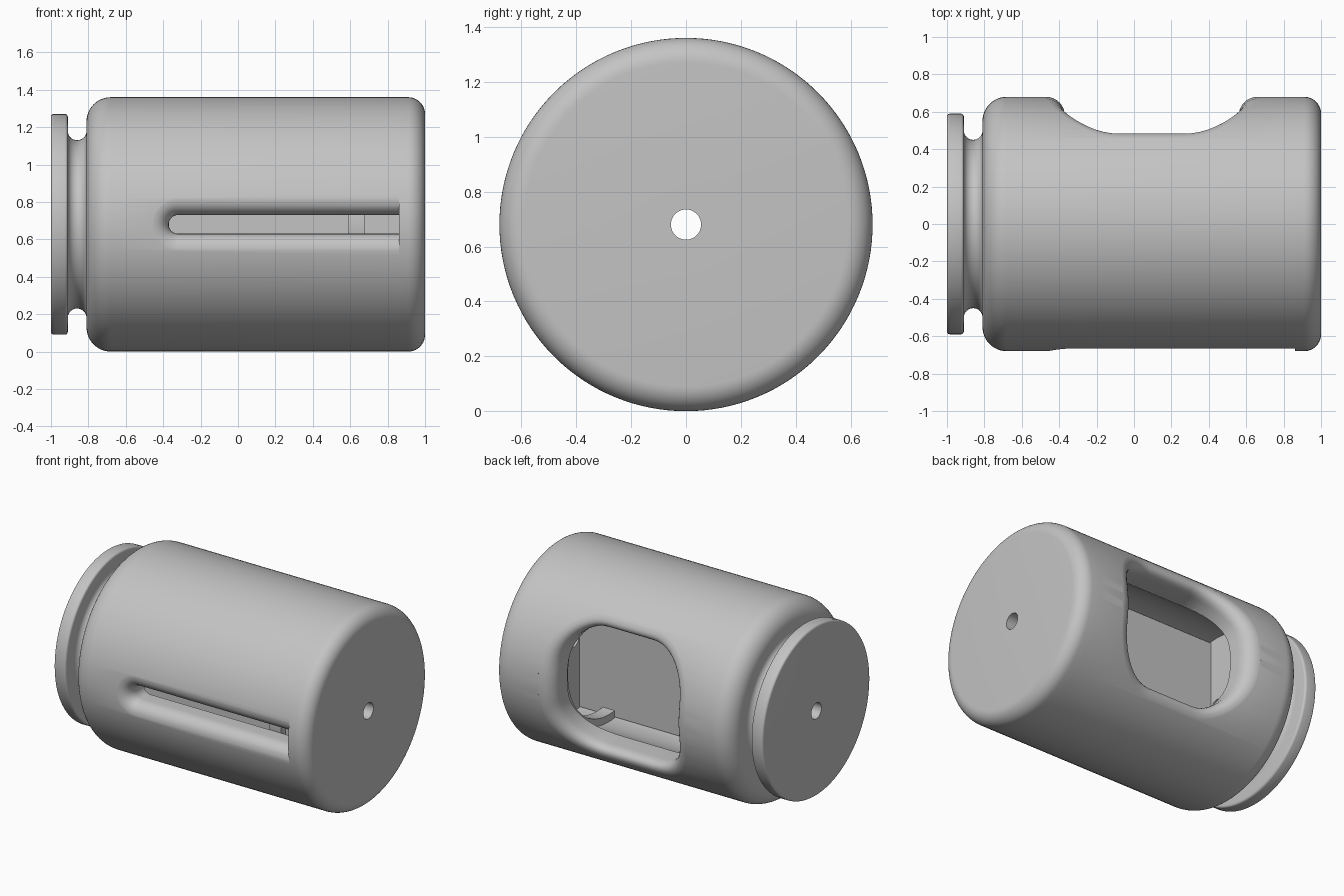
import bpy, bmesh, math

cube = bpy.data.objects.get("Cube")
if cube:
    bpy.data.objects.remove(cube, do_unlink=True)

R = 0.68          # outer radius, also the height of the axis
BORE = 0.5        # radius of the inner chamber
HOLE = 0.055      # small hole along the axis

grey = bpy.data.materials.new("plain_grey")
grey.use_nodes = True
grey.diffuse_color = (0.55, 0.55, 0.55, 1)
grey.node_tree.nodes["Principled BSDF"].inputs["Base Color"].default_value = (0.55, 0.55, 0.55, 1)


def make_object(name, bm):
    bmesh.ops.recalc_face_normals(bm, faces=bm.faces)
    mesh = bpy.data.meshes.new(name)
    bm.to_mesh(mesh)
    bm.free()
    ob = bpy.data.objects.new(name, mesh)
    bpy.context.collection.objects.link(ob)
    mesh.materials.append(grey)
    return ob


def skin(bm, loops, closed):
    """Join rings of vertices with quads."""
    n = len(loops[0])
    pairs = list(zip(loops, loops[1:]))
    if closed:
        pairs.append((loops[-1], loops[0]))
    for a, b in pairs:
        for i in range(n):
            j = (i + 1) % n
            bm.faces.new((a[i], a[j], b[j], b[i]))


def lathe(name, profile, segments=128):
    """Turn a closed (x, radius) profile around the long axis."""
    bm = bmesh.new()
    angles = [2 * math.pi * i / segments for i in range(segments)]
    loops = [[bm.verts.new((x, r * math.cos(a), R + r * math.sin(a))) for a in angles]
             for x, r in profile]
    skin(bm, loops, True)
    return make_object(name, bm)


def arc(cx, cr, rad, start, end, steps=10):
    angles = [math.radians(start + (end - start) * i / steps) for i in range(steps + 1)]
    return [(cx + rad * math.cos(a), cr + rad * math.sin(a)) for a in angles]


def outline(x0, x1, half, rad, grow):
    """Rounded rectangle in x and z, grown outwards by an offset."""
    pts = []
    for cx, cz, start in ((x1 - rad, half - rad, 0), (x0 + rad, half - rad, 90),
                          (x0 + rad, rad - half, 180), (x1 - rad, rad - half, 270)):
        pts += arc(cx, cz, rad + grow, start, start + 90, 12)
        if start in (90, 270) and half > rad:
            pts.append((cx + (rad + grow) * (1 if start == 270 else -1), 0))
    return pts


def flared_cutter(name, side, x0, x1, half, rad, fillet, inner_y):
    """Opening whose rim rolls smoothly into the round outer wall."""
    bm = bmesh.new()
    loops = [[bm.verts.new((x, side * inner_y, R + z))
              for x, z in outline(x0, x1, half, rad, 0)]]
    steps = 8
    for k in range(steps + 1):
        t = math.pi / 2 * k / steps
        depth = fillet * (1 - math.sin(t)) - (0.002 if k == steps else 0)
        ring = outline(x0, x1, half, rad, fillet * (1 - math.cos(t)))
        loops.append([bm.verts.new((x, side * math.sqrt((R - depth) ** 2 - z * z), R + z))
                      for x, z in ring])
    loops.append([bm.verts.new((v.co.x, side, v.co.z)) for v in loops[-1]])
    skin(bm, loops, False)
    bm.faces.new(loops[0])
    bm.faces.new(loops[-1])
    ob = make_object(name, bm)
    ob.hide_render = True
    return ob


# Body shell: flange, round groove, shoulder and open chamber
body = lathe("body", [(-1, HOLE)]
             + arc(-0.985, 0.575, 0.015, 180, 90, 4)
             + arc(-0.925, 0.575, 0.015, 90, 0, 4)
             + arc(-0.86, 0.50, 0.05, 180, 360, 16)
             + arc(-0.68, 0.55, 0.13, 180, 90, 12)
             + [(0.86, R), (0.86, BORE), (-0.68, BORE), (-0.68, HOLE)])

# Back window and front slot
cutters = [flared_cutter("window_cutter", 1, -0.37, 0.56, 0.41, 0.29, 0.1, 0.1),
           flared_cutter("slot_cutter", -1, -0.37, 1.2, 0.05, 0.049, 0.1, 0.3)]
bpy.context.view_layer.objects.active = body
for cutter in cutters:
    mod = body.modifiers.new("opening", 'BOOLEAN')
    mod.operation = 'DIFFERENCE'
    mod.solver = 'EXACT'
    mod.object = cutter
    bpy.ops.object.modifier_apply(modifier=mod.name)
for cutter in cutters:
    bpy.data.objects.remove(cutter, do_unlink=True)

# End cap with rounded rim
cap = lathe("end_cap", [(0.86, HOLE), (0.86, R)]
            + arc(0.91, 0.59, 0.09, 90, 0) + [(1, HOLE)])

# Ring inside the chamber
ring = lathe("inner_ring", [(0.59, 0.45), (0.59, BORE), (0.68, BORE), (0.68, 0.45)])

# Flat partition between window and slot
bm = bmesh.new()
bmesh.ops.create_cube(bm, size=1)
for v in bm.verts:
    v.co = (0.09 + v.co.x * 1.54, -0.08 + v.co.y * 0.04, R + v.co.z * 0.98)
partition = make_object("partition", bm)

# Smooth curved walls, sharp edges kept
bpy.ops.object.select_all(action='DESELECT')
for ob in (body, cap, ring):
    ob.select_set(True)
bpy.context.view_layer.objects.active = body
bpy.ops.object.shade_smooth_by_angle(angle=math.radians(30))
